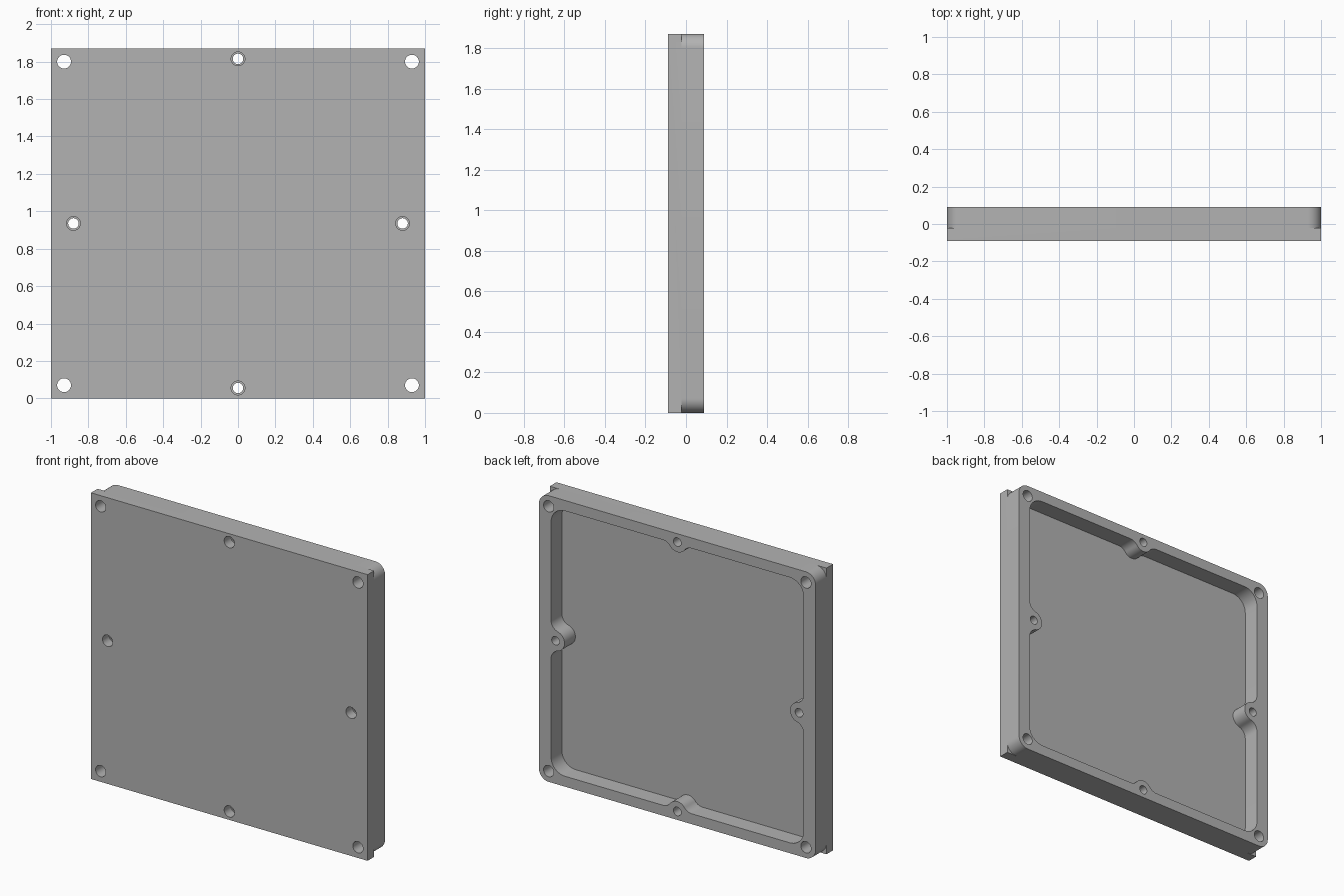
import bpy, bmesh
from math import sin, cos, pi, atan2, sqrt

cube = bpy.data.objects.get("Cube")
if cube:
    bpy.data.objects.remove(cube, do_unlink=True)

HX, HZ, HY = 1.0, 0.935, 0.09       # half sizes of the panel
STEP = -0.022                       # pocket floor and corner ledge
CORNER = 0.07                       # rear corner radius and hole inset
BOSS = 0.88                         # distance of the edge bosses from centre


def arc(cx, cz, r, a0, a1, n=10):
    return [(cx + r * cos(a0 + (a1 - a0) * i / n),
             cz + r * sin(a0 + (a1 - a0) * i / n)) for i in range(n + 1)]


def circle(cx, cz, r):
    return arc(cx, cz, r, 0, 2 * pi, 32)[:-1]


def prism(bm, outline, y0, y1):
    """Extrude an outline in the x-z plane from y0 to y1."""
    face = bm.faces.new([bm.verts.new((x, y0, z + HZ)) for x, z in outline])
    new = bmesh.ops.extrude_face_region(bm, geom=[face])["geom"]
    for v in new:
        if isinstance(v, bmesh.types.BMVert):
            v.co.y = y1


def make_object(name, bm):
    bmesh.ops.recalc_face_normals(bm, faces=bm.faces)
    mesh = bpy.data.meshes.new(name)
    bm.to_mesh(mesh)
    bm.free()
    obj = bpy.data.objects.new(name, mesh)
    bpy.context.collection.objects.link(obj)
    return obj


def pocket_outline(px, pz, boss=0.065, fillet=0.065, corner=0.1):
    """Rounded rectangle with a filleted boss bulging in on each side."""
    points = []
    for k in range(4):
        depth, length = (px, pz) if k % 2 == 0 else (pz, px)
        v0 = depth - fillet
        s = sqrt((boss + fillet) ** 2 - (BOSS - v0) ** 2)
        phi = atan2(BOSS - v0, s)
        side = arc(-s, v0, fillet, pi / 2, phi)
        side += arc(0, BOSS, boss, pi + phi, 2 * pi - phi, 16)[1:-1]
        side += arc(s, v0, fillet, pi - phi, pi / 2)
        side += arc(length - corner, depth - corner, corner, pi / 2, 0)
        # turn the side to face its own direction
        nx, nz = [(1, 0), (0, 1), (-1, 0), (0, -1)][k]
        points += [(v * nx - u * nz, v * nz + u * nx) for u, v in side]
    return points


# Solid panel
bm = bmesh.new()
prism(bm, [(-HX, -HZ), (HX, -HZ), (HX, HZ), (-HX, HZ)], -HY, HY)
panel = make_object("cover_panel", bm)

edge_holes = [(BOSS, 0), (-BOSS, 0), (0, BOSS), (0, -BOSS)]

# Pocket, rear corner rounding, corner holes and narrow edge holes
bm = bmesh.new()
prism(bm, pocket_outline(0.913, 0.867), STEP, 0.2)
cx, cz = HX - CORNER, HZ - CORNER
notch = arc(cx, cz, CORNER, 0, pi / 2, 12) + [(cx, 1.1), (1.1, 1.1), (1.1, cz)]
for sx in (-1, 1):
    for sz in (-1, 1):
        prism(bm, [(sx * x, sz * z) for x, z in notch], STEP, 0.2)
        prism(bm, circle(sx * cx, sz * cz, 0.037), -0.2, 0.2)
for x, z in edge_holes:
    prism(bm, circle(x, z, 0.028), -0.2, 0.2)
main_cutter = make_object("main_cutter", bm)

# Wider front part of the edge holes
bm = bmesh.new()
for x, z in edge_holes:
    prism(bm, circle(x, z, 0.037), -0.2, STEP)
front_cutter = make_object("front_hole_cutter", bm)

# Cut the panel and discard the cutters
bpy.ops.object.select_all(action='DESELECT')
bpy.context.view_layer.objects.active = panel
panel.select_set(True)
for cutter in (main_cutter, front_cutter):
    cutter.hide_render = True
    mod = panel.modifiers.new("cut", 'BOOLEAN')
    mod.operation = 'DIFFERENCE'
    mod.solver = 'EXACT'
    mod.object = cutter
    bpy.ops.object.modifier_apply(modifier=mod.name)
    bpy.data.objects.remove(cutter, do_unlink=True)

# Colour and shading
grey = bpy.data.materials.new("plain_grey")
grey.use_nodes = True
colour = (0.45, 0.45, 0.45, 1)
grey.diffuse_color = colour
grey.node_tree.nodes["Principled BSDF"].inputs["Base Color"].default_value = colour
panel.data.materials.clear()
panel.data.materials.append(grey)
for p in panel.data.polygons:
    p.material_index = 0
bpy.ops.object.shade_smooth_by_angle(angle=pi / 6)
